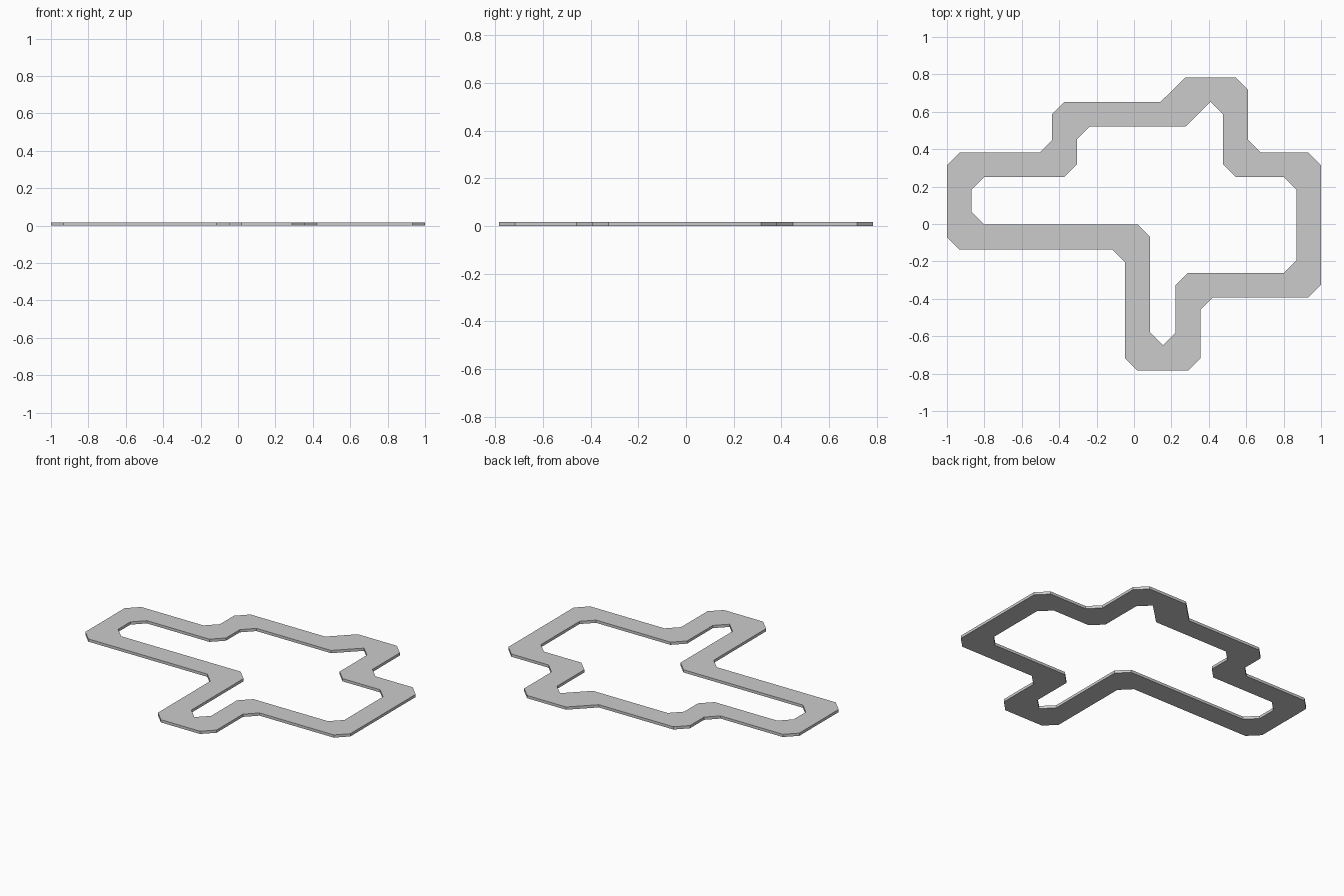
import bpy
import bmesh
from mathutils import Vector

if "Cube" in bpy.data.objects:
    bpy.data.objects.remove(bpy.data.objects["Cube"])

THICK = 0.017
CUT = 0.067  # corner chamfer


def chamfered(corners):
    """Closed outline with each corner cut at 45 degrees; a third value overrides the cut."""
    pts = []
    n = len(corners)
    for i, c in enumerate(corners):
        p = Vector(c[:2])
        cut = c[2] if len(c) > 2 else CUT
        if cut == 0:
            pts.append(p)
            continue
        for other in (corners[i - 1], corners[(i + 1) % n]):
            pts.append(p + (Vector(other[:2]) - p).normalized() * cut)
    return pts


# outer and inner edges of the flat ring
outer = chamfered([
    (-1, 0.382), (-0.438, 0.382), (-0.438, 0.653), (0.142, 0.653, 0),
    (0.275, 0.784, 0), (0.61, 0.784), (0.61, 0.382), (1, 0.382),
    (1, -0.392), (0.355, -0.392), (0.355, -0.784), (-0.048, -0.784),
    (-0.048, -0.137), (-1, -0.137)])
inner = chamfered([
    (-0.869, 0.251), (-0.305, 0.251), (-0.305, 0.521), (0.275, 0.521, 0),
    (0.409, 0.653, 0), (0.476, 0.586, 0), (0.476, 0.251), (0.868, 0.251),
    (0.868, -0.261), (0.222, -0.261), (0.222, -0.58, 0), (0.154, -0.648, 0),
    (0.086, -0.58, 0), (0.086, -0.002), (-0.869, -0.002)])

# flat track ring: fill between the outlines, then extrude up
bm = bmesh.new()
edges = []
for loop in (outer, inner):
    vs = [bm.verts.new((p.x, p.y, 0)) for p in loop]
    edges += [bm.edges.new((vs[i - 1], vs[i])) for i in range(len(vs))]
bmesh.ops.triangle_fill(bm, edges=edges, use_beauty=True, use_dissolve=False)
ext = bmesh.ops.extrude_face_region(bm, geom=bm.faces[:], use_keep_orig=True)
bmesh.ops.translate(bm, vec=(0, 0, THICK),
                    verts=[g for g in ext["geom"] if isinstance(g, bmesh.types.BMVert)])
bmesh.ops.recalc_face_normals(bm, faces=bm.faces[:])

mesh = bpy.data.meshes.new("track_ring")
bm.to_mesh(mesh)
bm.free()
bpy.context.collection.objects.link(bpy.data.objects.new("track_ring", mesh))
